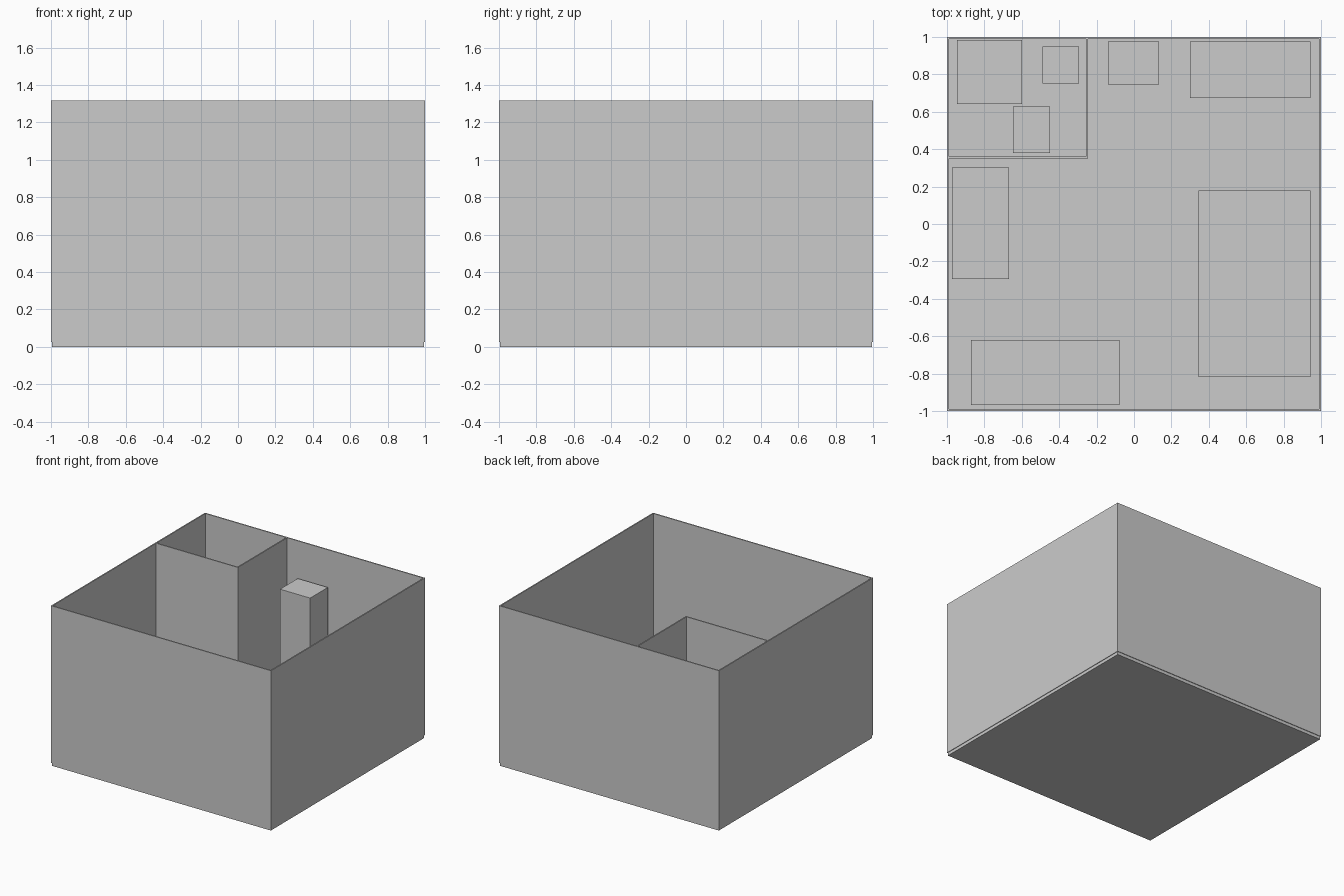
import bpy

if "Cube" in bpy.data.objects:
    bpy.data.objects.remove(bpy.data.objects["Cube"])

grey = bpy.data.materials.new("plain grey")
grey.diffuse_color = (0.6, 0.6, 0.6, 1)
grey.use_nodes = True
grey.node_tree.nodes["Principled BSDF"].inputs["Base Color"].default_value = grey.diffuse_color

FLOOR = 0.025   # top of the floor slab
TOP = 1.316     # top of every wall
T = 0.01        # wall thickness


def box(name, x0, x1, y0, y1, z0, z1):
    """Axis-aligned box given by its limits."""
    bpy.ops.mesh.primitive_cube_add(
        size=1, location=((x0 + x1) / 2, (y0 + y1) / 2, (z0 + z1) / 2))
    ob = bpy.context.object
    ob.name = name
    ob.scale = (x1 - x0, y1 - y0, z1 - z0)
    bpy.ops.object.transform_apply(location=False, rotation=False, scale=True)
    ob.data.materials.append(grey)
    return ob


# Floor slab, slightly inside the outer wall faces
box("floor", -0.995, 0.995, -0.995, 0.995, 0, FLOOR)

# Outer walls, abutting at the corners
box("front_wall", -1, 1, -1, -1 + T, FLOOR, TOP)
box("back_wall", -1, 1, 1 - T, 1, FLOOR, TOP)
box("left_wall", -1, -1 + T, -1 + T, 1 - T, FLOOR, TOP)
box("right_wall", 1 - T, 1, -1 + T, 1 - T, FLOOR, TOP)

# Bathroom partitions
box("bathroom_front_wall", -1 + T, -0.246, 0.35, 0.36, FLOOR, TOP)
box("bathroom_side_wall", -0.256, -0.246, 0.36, 1 - T, FLOOR, TOP)

# Furniture blocks: x limits, y limits, height above the floor
furniture = {
    "bed": (0.345, 0.943, -0.817, 0.178, 0.25),
    "sofa": (-0.872, -0.078, -0.968, -0.62, 0.40),
    "desk": (-0.973, -0.667, -0.293, 0.302, 0.37),
    "kitchen_counter": (0.30, 0.943, 0.675, 0.975, 0.45),
    "refrigerator": (-0.14, 0.134, 0.745, 0.975, 0.99),
    "shower_tray": (-0.947, -0.60, 0.642, 0.985, 0.05),
    "wash_basin": (-0.488, -0.294, 0.75, 0.948, 0.42),
    "toilet": (-0.648, -0.449, 0.38, 0.627, 0.20),
}
for name, (x0, x1, y0, y1, h) in furniture.items():
    box(name, x0, x1, y0, y1, FLOOR, FLOOR + h)
